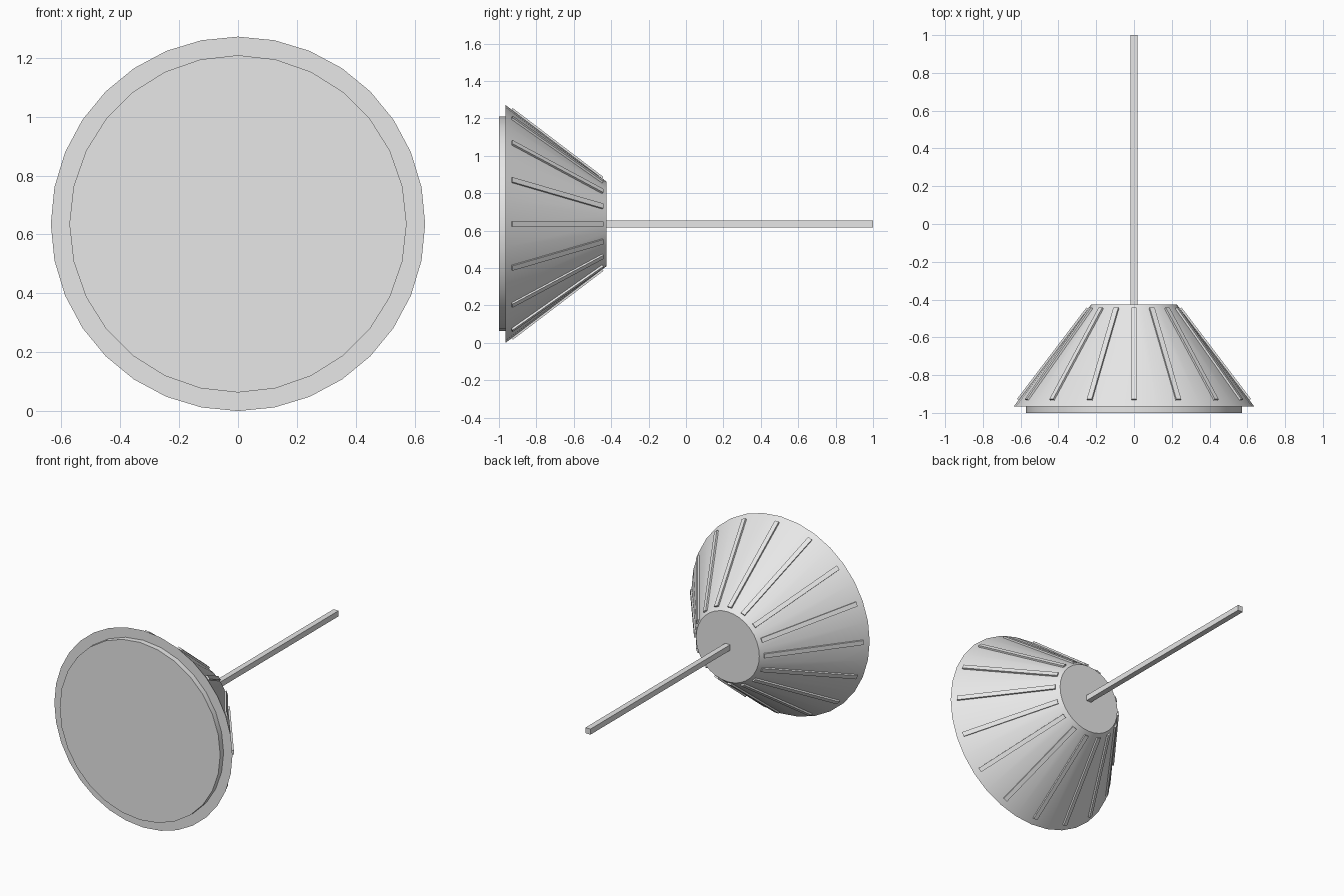
import bpy
import math
from mathutils import Matrix, Vector

cube = bpy.data.objects.get("Cube")
if cube:
    bpy.data.objects.remove(cube, do_unlink=True)

CENTRE_Z = 0.636
RIM_Y, RIM_R = -0.965, 0.636     # wide end of the cone
TIP_Y, TIP_R = -0.425, 0.226     # narrow end of the cone

grey = bpy.data.materials.new("light grey")
grey.use_nodes = True
grey.diffuse_color = (0.8, 0.8, 0.8, 1)
grey.node_tree.nodes["Principled BSDF"].inputs["Base Color"].default_value = (0.8, 0.8, 0.8, 1)


def finish(name, smooth=False):
    ob = bpy.context.object
    ob.name = name
    ob.data.materials.append(grey)
    if smooth:
        bpy.ops.object.shade_smooth_by_angle(angle=math.radians(30))
    return ob


def frustum(name, sides, r_front, r_back, y_front, y_back):
    """Round part along y with a corner at the very top."""
    bpy.ops.mesh.primitive_cone_add(
        vertices=sides, radius1=r_front, radius2=r_back, depth=y_back - y_front,
        location=(0, (y_front + y_back) / 2, CENTRE_Z), rotation=(-math.pi / 2, 0, 0))
    return finish(name, True)


def box(name, size, matrix):
    bpy.ops.mesh.primitive_cube_add(size=1)
    ob = finish(name)
    ob.data.transform(Matrix.Diagonal((*size, 1)))
    ob.matrix_world = matrix
    return ob


# Main body and front plate
frustum("cone_body", 32, RIM_R, TIP_R, RIM_Y, TIP_Y)
frustum("front_plate", 28, 0.573, 0.573, -1.0, RIM_Y)

# Square rod out of the back
box("rear_rod", (0.036, 1.0 - TIP_Y, 0.036),
    Matrix.Translation((0, (1.0 + TIP_Y) / 2, CENTRE_Z)))

# Raised ribs lying along the slope of the cone
slope = math.atan2(RIM_R - TIP_R, TIP_Y - RIM_Y)
rib_y = -0.69
rib_r = RIM_R + (rib_y - RIM_Y) * (TIP_R - RIM_R) / (TIP_Y - RIM_Y)
rib_length = 0.485 / math.cos(slope)
lean = Matrix.Translation((0, rib_y, rib_r)) @ Matrix.Rotation(-slope, 4, "X")
for i in range(16):
    turn = Matrix.Translation((0, 0, CENTRE_Z)) @ Matrix.Rotation(i * math.tau / 16, 4, "Y")
    box(f"rib_{i + 1}", (0.028, rib_length, 0.02), turn @ lean)
